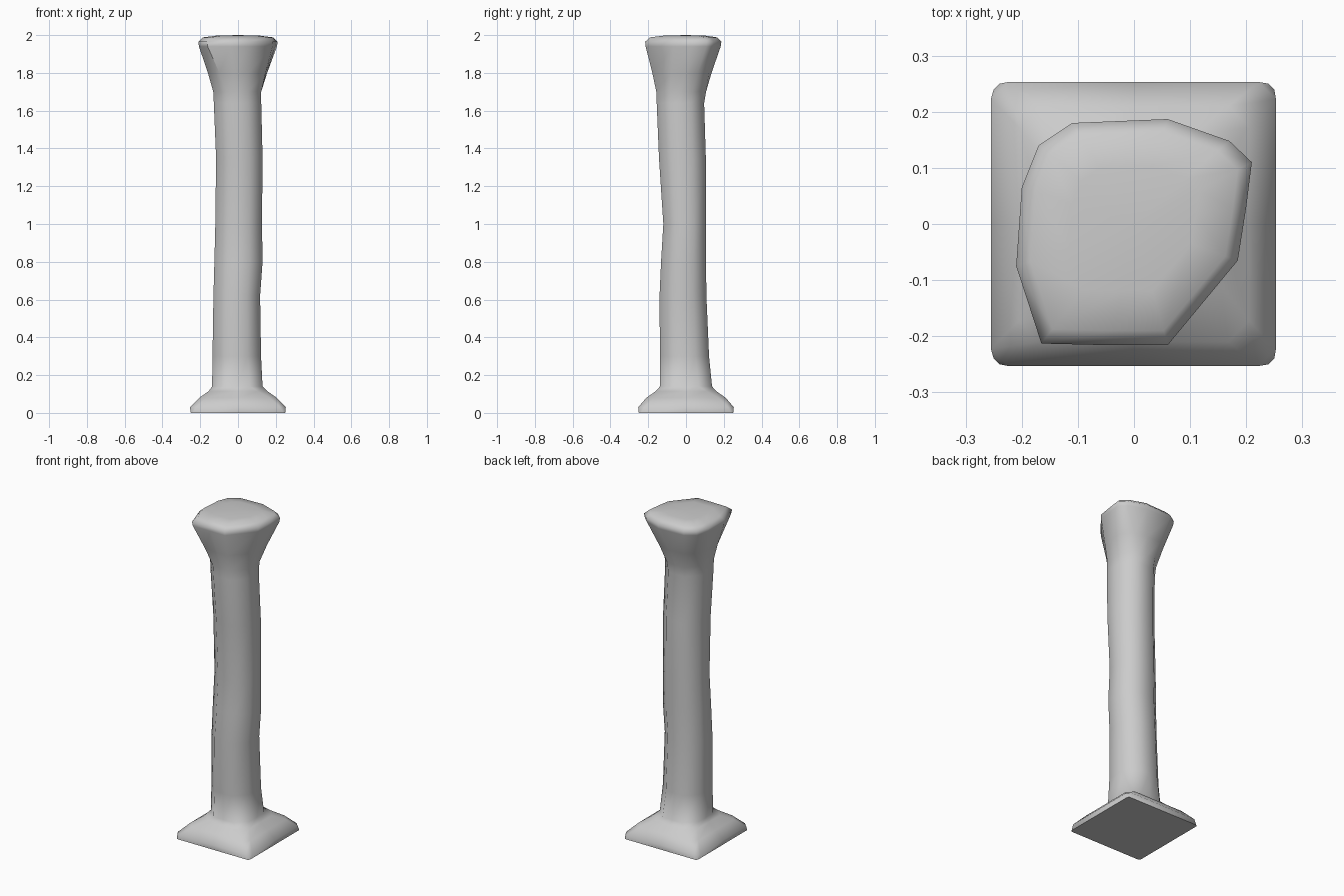
import bpy, bmesh, math

if "Cube" in bpy.data.objects:
    bpy.data.objects.remove(bpy.data.objects["Cube"])

# Each level: z, x min, x max, y min, y max, corner fullness (1 = square, 0.41 = octagon)
LEVELS = [
    (0.00, -.25, .25, -.25, .25, .96),
    (0.03, -.255, .253, -.253, .253, .88),
    (0.08, -.205, .205, -.21, .21, .82),
    (0.115, -.155, .155, -.16, .16, .68),
    (0.14, -.137, .13, -.138, .138, .50),
    (0.30, -.135, .122, -.138, .122, .45),
    (0.62, -.130, .117, -.140, .108, .45),
    (0.80, -.125, .130, -.132, .106, .45),
    (1.00, -.120, .127, -.120, .106, .45),
    (1.35, -.116, .130, -.143, .105, .45),
    (1.64, -.128, .123, -.155, .096, .45),
    (1.70, -.131, .123, -.157, .106, .45),
]
# Lopsided outline of the flared head
HEAD = [(.20, .03), (.21, .11), (.17, .148), (.06, .187), (-.11, .18), (-.17, .14),
        (-.20, .065), (-.21, -.075), (-.165, -.213), (-.04, -.216), (.06, -.216), (.185, -.065)]


def ring(z, x0, x1, y0, y1, c):
    cx, cy, a, b = (x0 + x1) / 2, (y0 + y1) / 2, (x1 - x0) / 2, (y1 - y0) / 2
    shape = [(1, 0), (1, c), (c, 1), (0, 1), (-c, 1), (-1, c),
             (-1, 0), (-1, -c), (-c, -1), (0, -1), (c, -1), (1, -c)]
    return [(cx + a * u, cy + b * v, z) for u, v in shape]


rings = [ring(*lv) for lv in LEVELS]
neck = rings[-1]

# Head: blend the neck outline into the flared outline, then round over the top
for z, t in ((1.80, .36), (1.94, .96)):
    rings.append([(n[0] + (h[0] - n[0]) * t, n[1] + (h[1] - n[1]) * t, z)
                  for n, h in zip(neck, HEAD)])
for z, s in ((1.965, 1.0), (1.988, .88), (1.997, .55)):
    rings.append([(x * s, y * s, z) for x, y in HEAD])

# Column: skin the rings together
bm = bmesh.new()
loops = [[bm.verts.new(p) for p in r] for r in rings]
n = len(HEAD)
for lo, hi in zip(loops, loops[1:]):
    for i in range(n):
        j = (i + 1) % n
        bm.faces.new((lo[i], lo[j], hi[j], hi[i]))
bm.faces.new(loops[0][::-1])
tip = bm.verts.new((0, 0, 2.0))
for i in range(n):
    bm.faces.new((loops[-1][i], loops[-1][(i + 1) % n], tip))
bmesh.ops.recalc_face_normals(bm, faces=bm.faces)

mesh = bpy.data.meshes.new("column")
bm.to_mesh(mesh)
bm.free()
column = bpy.data.objects.new("column", mesh)
bpy.context.collection.objects.link(column)
bpy.context.view_layer.objects.active = column
column.select_set(True)
bpy.ops.object.shade_smooth_by_angle(angle=math.radians(60))
